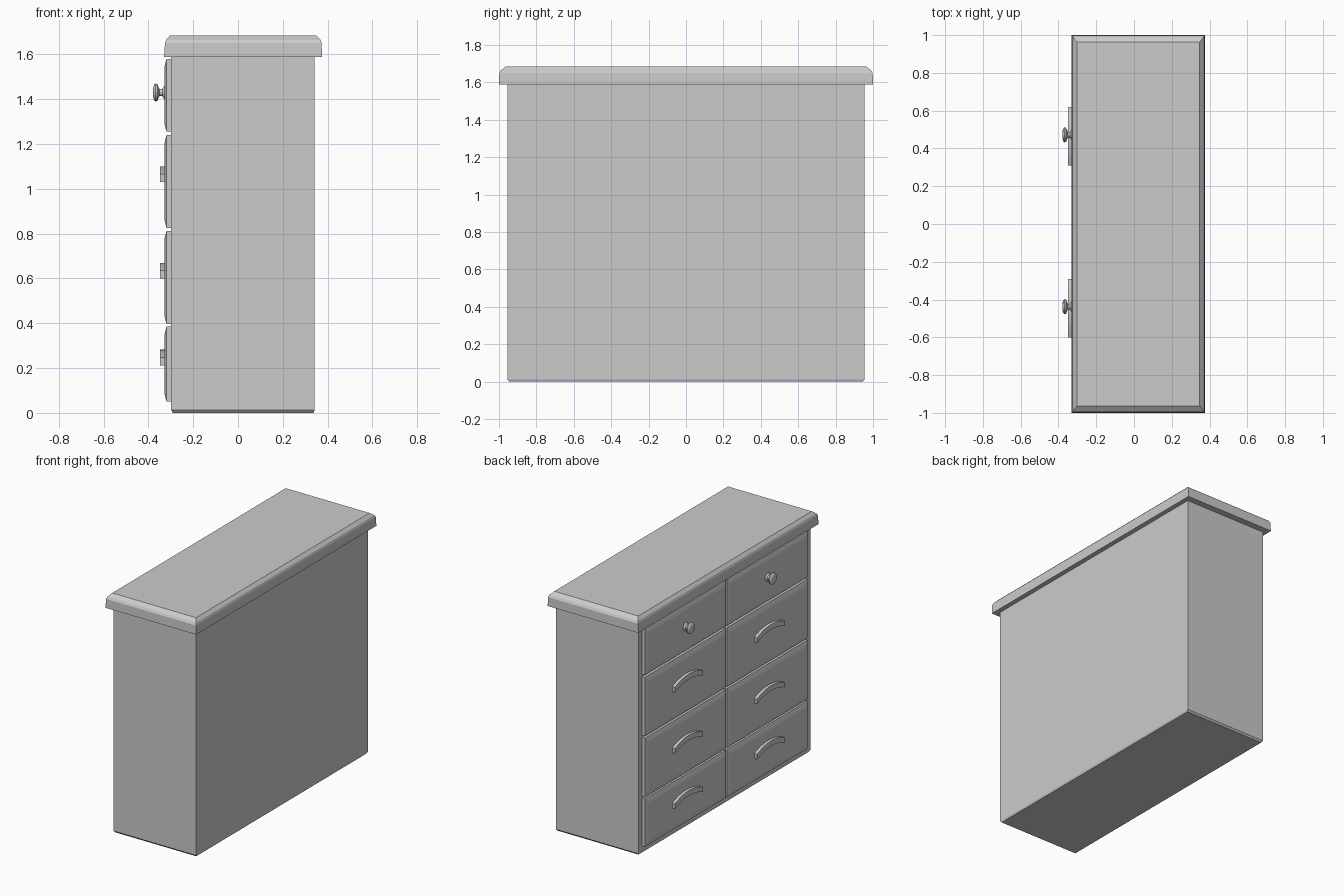
import bpy, bmesh, math

if "Cube" in bpy.data.objects:
    bpy.data.objects.remove(bpy.data.objects["Cube"])


def make_object(name, bm, smooth=False):
    bmesh.ops.recalc_face_normals(bm, faces=bm.faces)
    mesh = bpy.data.meshes.new(name)
    bm.to_mesh(mesh)
    bm.free()
    obj = bpy.data.objects.new(name, mesh)
    bpy.context.collection.objects.link(obj)
    if smooth:
        bpy.ops.object.select_all(action='DESELECT')
        bpy.context.view_layer.objects.active = obj
        obj.select_set(True)
        bpy.ops.object.shade_smooth_by_angle(angle=math.radians(40))
    return obj


def loft(name, rings, smooth=False):
    """Skin a list of equal-length point rings and cap both ends."""
    bm = bmesh.new()
    loops = [[bm.verts.new(p) for p in ring] for ring in rings]
    n = len(loops[0])
    for a, b in zip(loops, loops[1:]):
        for i in range(n):
            j = (i + 1) % n
            bm.faces.new((a[i], a[j], b[j], b[i]))
    bm.faces.new(loops[0])
    bm.faces.new(loops[-1])
    return make_object(name, bm, smooth)


def rect_z(x0, x1, y, z):
    return [(x0, -y, z), (x1, -y, z), (x1, y, z), (x0, y, z)]


def rect_x(x, yc, zc, hy, hz):
    return [(x, yc - hy, zc - hz), (x, yc + hy, zc - hz),
            (x, yc + hy, zc + hz), (x, yc - hy, zc + hz)]


# Cabinet body, with a tiny chamfer around the foot
loft("cabinet_body", [rect_z(-0.292, 0.337, 0.945, 0),
                      rect_z(-0.298, 0.342, 0.955, 0.012),
                      rect_z(-0.298, 0.342, 0.955, 1.59)])

# Overhanging top with chamfered rim
loft("cabinet_top", [rect_z(-0.33, 0.375, 1.0, 1.588),
                     rect_z(-0.326, 0.373, 0.998, 1.65),
                     rect_z(-0.321, 0.368, 0.99, 1.665),
                     rect_z(-0.303, 0.348, 0.963, 1.685)])


def drawer(name, yc, z0, z1):
    zc, hz, hy = (z0 + z1) / 2, (z1 - z0) / 2, 0.448
    loft(name, [rect_x(x, yc, zc, hy - d, hz - d) for x, d in
                ((-0.29, 0), (-0.319, 0), (-0.325, 0.022), (-0.328, 0.035))])


def bow_handle(name, yc, z):
    # Flat strip arched upward across the drawer front
    rings = []
    for i in range(13):
        t = -1 + i / 6
        y, low = yc + 0.155 * t, z + 0.034 * (1 - t * t)
        rings.append([(-0.32, y, low), (-0.349, y, low),
                      (-0.349, y, low + 0.036), (-0.32, y, low + 0.036)])
    loft(name, rings, True)


def knob(name, yc, z):
    # Turned profile: distance along -x, radius
    profile = [(-0.32, 0.036), (-0.33, 0.028), (-0.338, 0.016), (-0.35, 0.015),
               (-0.355, 0.025), (-0.36, 0.038), (-0.368, 0.040),
               (-0.375, 0.034), (-0.379, 0.018)]
    n = 20
    loft(name, [[(x, yc + r * math.cos(2 * math.pi * k / n),
                  z + r * math.sin(2 * math.pi * k / n)) for k in range(n)]
                for x, r in profile], True)


# Two columns of drawers: pulls on the lower three rows, knobs on the top row
rows = [(0.05, 0.385, 0.212), (0.397, 0.812, 0.60),
        (0.826, 1.24, 1.03), (1.255, 1.58, None)]
for side, yc in (("left", 0.465), ("right", -0.445)):
    for i, (z0, z1, pull) in enumerate(rows, 1):
        drawer(f"drawer_{side}_{i}", yc, z0, z1)
        if pull is None:
            knob(f"knob_{side}", yc + 0.007, 1.43)
        else:
            bow_handle(f"handle_{side}_{i}", yc, pull)
